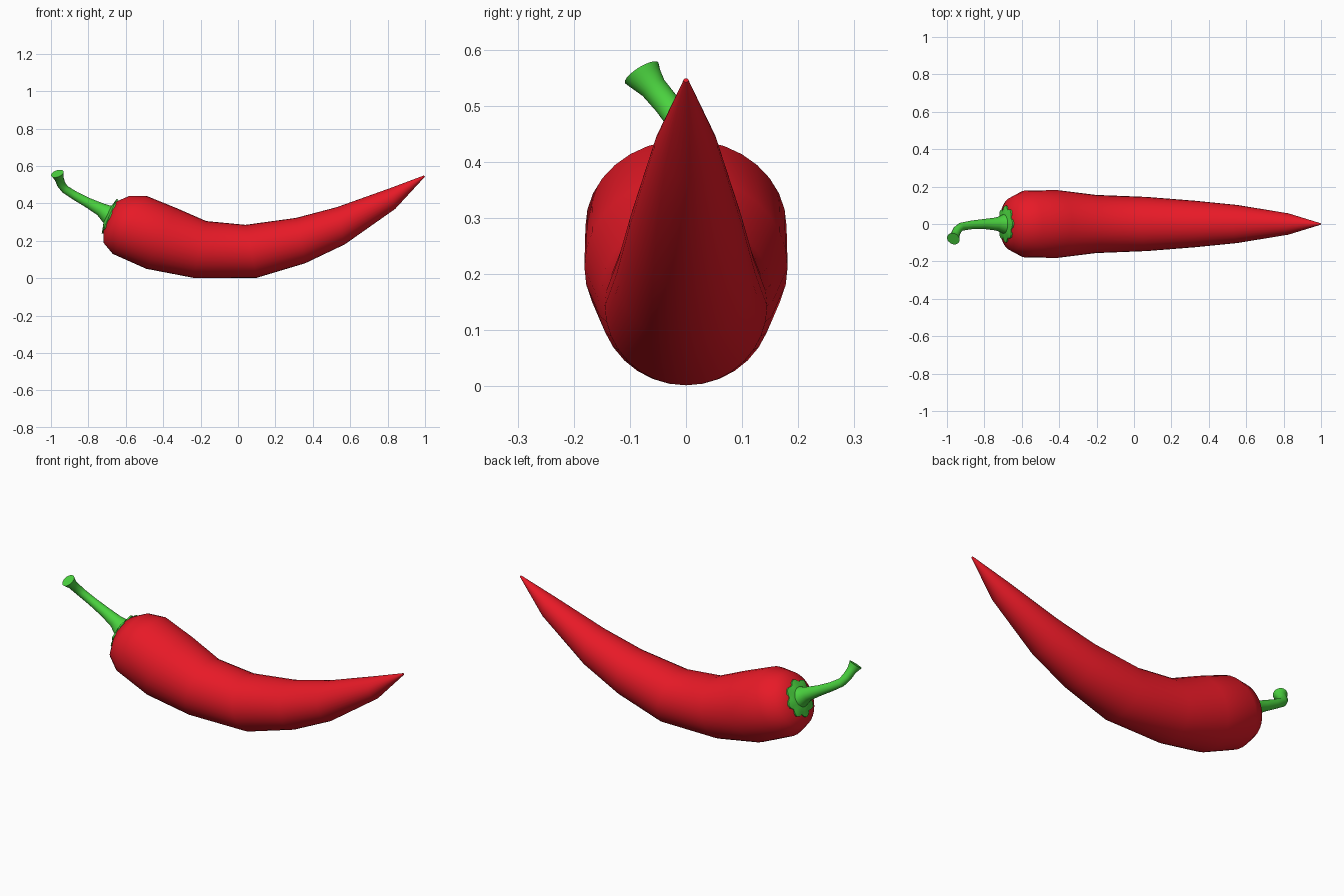
import bpy, bmesh, math
from mathutils import Vector

if "Cube" in bpy.data.objects:
    bpy.data.objects.remove(bpy.data.objects["Cube"])


def material(name, color):
    m = bpy.data.materials.new(name)
    m.diffuse_color = color
    m.use_nodes = True
    m.node_tree.nodes["Principled BSDF"].inputs["Base Color"].default_value = m.diffuse_color
    return m


RED = material("red_skin", (0.80, 0.01, 0.02, 1))
GREEN = material("green_stalk", (0.07, 0.65, 0.05, 1))


def loft(name, rings, sides, mat, wave=None):
    """Skin a row of circles given as (centre, direction, radius)."""
    bm = bmesh.new()
    rows = []
    for k, (c, d, r) in enumerate(rings):
        d = Vector(d).normalized()
        u = Vector((0, 1, 0)).cross(d).normalized()
        v = d.cross(u)
        row = []
        for i in range(sides):
            a = 2 * math.pi * i / sides
            rr = r * (wave(k, i) if wave else 1)
            row.append(bm.verts.new(Vector(c) + (u * math.cos(a) + v * math.sin(a)) * rr))
        rows.append(row)
    for a, b in zip(rows, rows[1:]):
        for i in range(sides):
            j = (i + 1) % sides
            bm.faces.new((a[i], a[j], b[j], b[i]))
    bm.faces.new(rows[0][::-1])
    bm.faces.new(rows[-1])
    bmesh.ops.recalc_face_normals(bm, faces=bm.faces)
    me = bpy.data.meshes.new(name)
    bm.to_mesh(me)
    bm.free()
    me.materials.append(mat)
    ob = bpy.data.objects.new(name, me)
    bpy.context.collection.objects.link(ob)
    bpy.ops.object.select_all(action='DESELECT')
    ob.select_set(True)
    bpy.context.view_layer.objects.active = ob
    bpy.ops.object.shade_smooth_by_angle(angle=math.radians(55))
    return ob


# pepper body: top and bottom outline points (x, z) of each section
outline = [
    ((-0.65, 0.41), (-0.72, 0.25)), ((-0.58, 0.44), (-0.72, 0.19)),
    ((-0.49, 0.44), (-0.67, 0.13)), ((-0.33, 0.375), (-0.49, 0.05)),
    ((-0.17, 0.305), (-0.24, 0.002)), ((0.04, 0.285), (0.10, 0.002)),
    ((0.31, 0.322), (0.36, 0.08)), ((0.53, 0.38), (0.57, 0.18)),
    ((0.81, 0.48), (0.84, 0.37)), ((0.994, 0.549), (0.999, 0.542)),
]
body = []
for (tx, tz), (bx, bz) in outline:
    across = Vector((tx - bx, 0, tz - bz))
    body.append((((tx + bx) / 2, 0, (tz + bz) / 2), (across.z, 0, -across.x), across.length / 2))
loft("pepper_body", body, 32, RED)

# leafy cap with a jagged rim, hugging the blunt end
axis = Vector((-0.916, 0, 0.40))
mid = Vector((-0.685, 0, 0.33))


def jagged(k, i):
    return (1.0, 0.94, 0.82, 0.92)[i % 4] if k < 2 else 1


cap = [(mid + axis * h, axis, r) for h, r in
       ((-0.004, 0.100), (0.004, 0.100), (0.011, 0.070), (0.018, 0.045))]
loft("calyx", cap, 32, GREEN, jagged)

# bent stalk with a flared cut end
stalk = [
    ((-0.685, 0, 0.335), axis, 0.058),
    ((-0.705, 0, 0.345), axis, 0.048),
    ((-0.735, 0, 0.368), (-0.87, 0, 0.5), 0.035),
    ((-0.80, 0, 0.402), (-0.88, 0, 0.45), 0.027),
    ((-0.87, -0.005, 0.440), (-0.88, -0.05, 0.47), 0.023),
    ((-0.925, -0.015, 0.475), (-0.75, -0.25, 0.6), 0.022),
    ((-0.945, -0.033, 0.502), (-0.4, -0.5, 0.75), 0.023),
    ((-0.956, -0.058, 0.532), (-0.3, -0.55, 0.75), 0.024),
    ((-0.962, -0.073, 0.550), (-0.3, -0.5, 0.8), 0.031),
    ((-0.966, -0.079, 0.559), (-0.3, -0.5, 0.8), 0.035),
]
loft("stalk", stalk, 24, GREEN)
